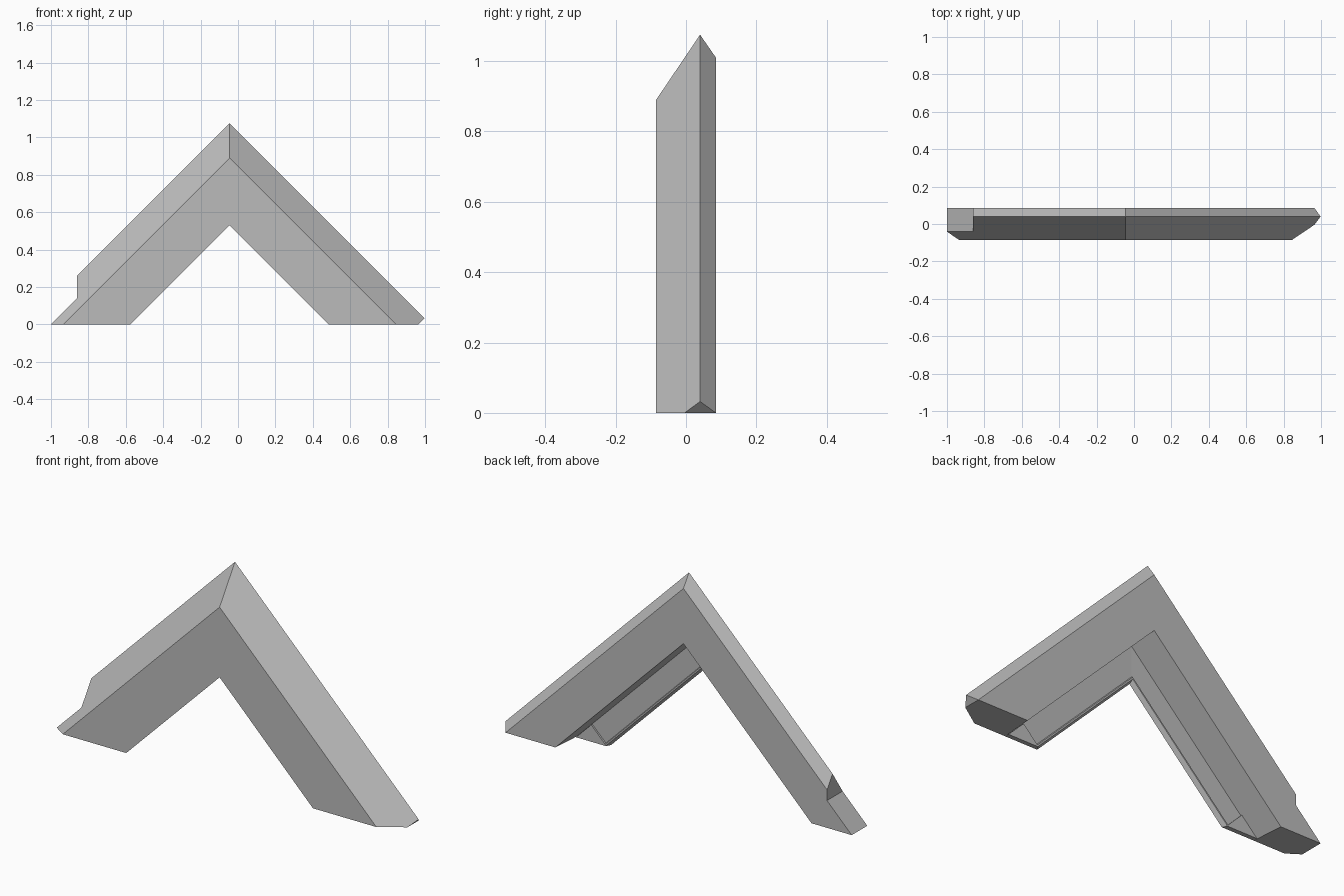
import bpy, bmesh
from mathutils import Vector

if "Cube" in bpy.data.objects:
    bpy.data.objects.remove(bpy.data.objects["Cube"])

grey = bpy.data.materials.new("plain_grey")
grey.use_nodes = True
COLOUR = (0.5, 0.5, 0.5, 1)
grey.diffuse_color = COLOUR
grey.node_tree.nodes["Principled BSDF"].inputs["Base Color"].default_value = COLOUR

APEX = -0.045   # x of the mitred corner


def make_object(name, bm):
    bmesh.ops.recalc_face_normals(bm, faces=bm.faces)
    mesh = bpy.data.meshes.new(name)
    bm.to_mesh(mesh)
    bm.free()
    mesh.materials.append(grey)
    obj = bpy.data.objects.new(name, mesh)
    bpy.context.collection.objects.link(obj)
    return obj


def prism(name, outline, y0, y1):
    """Extrude an x-z outline from y0 to y1."""
    bm = bmesh.new()
    face = bm.faces.new([bm.verts.new((x, y0, z)) for x, z in outline])
    new = bmesh.ops.extrude_face_region(bm, geom=[face])["geom"]
    bmesh.ops.translate(bm, vec=(0, y1 - y0, 0),
                        verts=[v for v in new if isinstance(v, bmesh.types.BMVert)])
    return make_object(name, bm)


def cut(bm, point, normal):
    """Cut away everything on the normal side and cap the opening."""
    geom = bm.verts[:] + bm.edges[:] + bm.faces[:]
    res = bmesh.ops.bisect_plane(bm, geom=geom, plane_co=point, plane_no=normal,
                                 clear_outer=True)
    edges = [e for e in res["geom_cut"] if isinstance(e, bmesh.types.BMEdge)]
    bmesh.ops.contextual_create(bm, geom=edges)


# Moulding section as (y, height at the corner): bevelled top, rebated back, lipped front
section = [(-0.085, 0.89), (0.04, 1.075), (0.085, 1.01), (0.085, 0.727),
           (-0.07, 0.715), (-0.072, 0.56), (-0.062, 0.555), (-0.062, 0.545),
           (-0.085, 0.53)]

# Sweep the section down both legs from the mitre
bm = bmesh.new()
rings = [[bm.verts.new((APEX + side * 1.3, y, h - abs(side) * 1.3)) for y, h in section]
         for side in (-1, 0, 1)]
n = len(section)
for a, b in zip(rings, rings[1:]):
    for i in range(n):
        j = (i + 1) % n
        bm.faces.new((a[i], a[j], b[j], b[i]))
bm.faces.new(rings[0])
bm.faces.new(rings[-1])
bmesh.ops.recalc_face_normals(bm, faces=bm.faces)

# Flat foot, then the small square-cut tip of the left leg
for v in (((0, 0, 0), (0, 0, -1)), ((0.965, 0, 0), (1, 0, -1))):
    cut(bm, Vector(v[0]), Vector(v[1]).normalized())
frame = make_object("corner_moulding", bm)

# Notch in the outer edge of the right leg
cutter = prism("notch_cutter", [(-0.86, 0.14), (-0.86, 0.6), (-1.5, 0.6), (-1.5, -0.5)],
               -0.3, 0.3)
mod = frame.modifiers.new("notch", "BOOLEAN")
mod.operation = "DIFFERENCE"
mod.solver = "EXACT"
mod.object = cutter
bpy.context.view_layer.objects.active = frame
bpy.ops.object.modifier_apply(modifier="notch")
bpy.data.objects.remove(cutter)

# Thin triangular pads at the foot of each rebate
for side, name in ((1, "left_foot_pad"), (-1, "right_foot_pad")):
    outline = [(APEX + side * d, z) for d, z in ((0.54, 0), (0.713, 0), (0.626, 0.087))]
    prism(name, outline, -0.073, -0.062)
